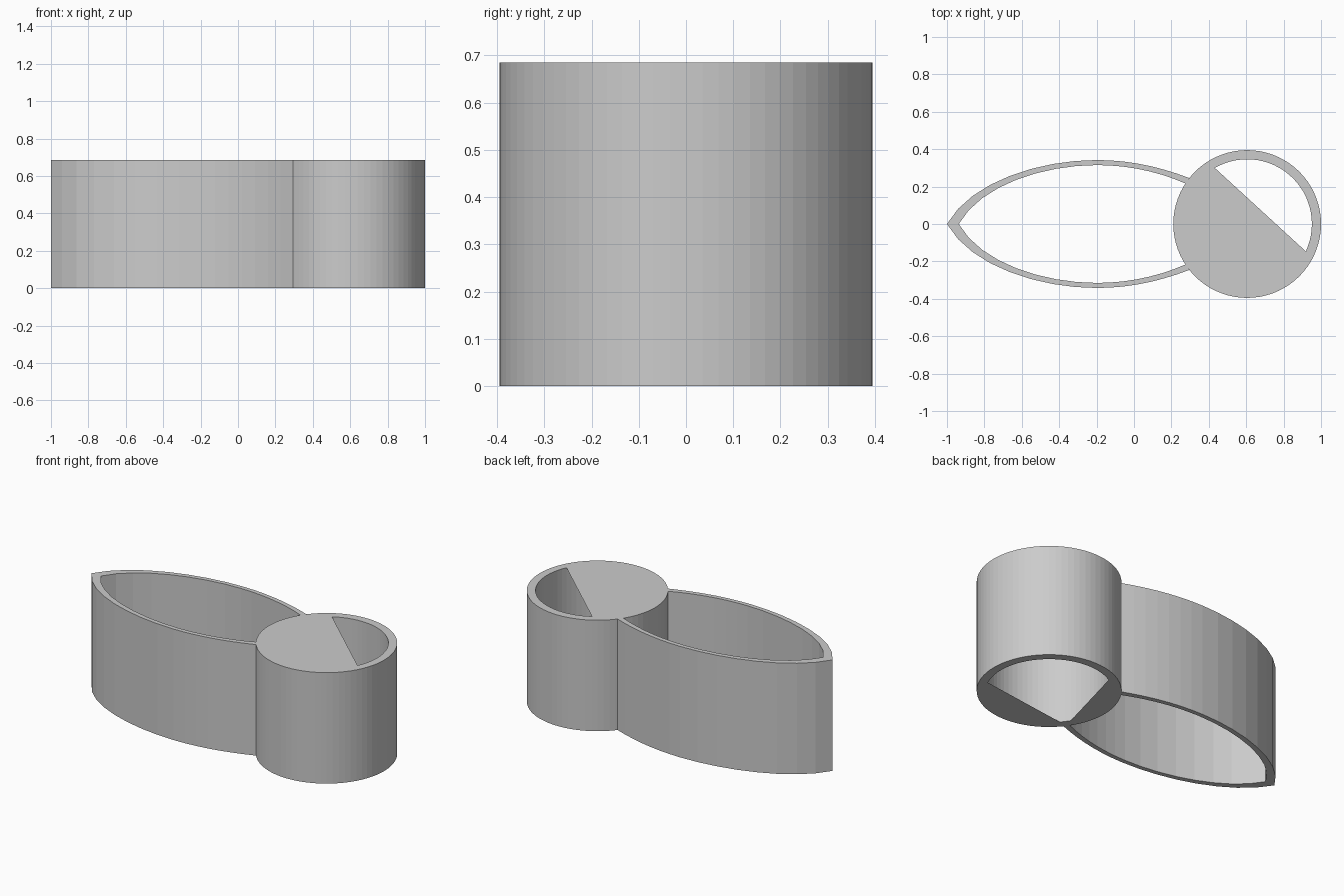
import bpy, bmesh
from math import cos, sin, tau
from mathutils import Vector
from mathutils.geometry import interpolate_bezier

if "Cube" in bpy.data.objects:
    bpy.data.objects.remove(bpy.data.objects["Cube"])

H = 0.685          # common height
CX = 0.605         # cup centre
R_OUT, R_IN, N = 0.395, 0.346, 72


def finish(bm, name):
    mesh = bpy.data.meshes.new(name)
    bm.to_mesh(mesh)
    bm.free()
    obj = bpy.data.objects.new(name, mesh)
    bpy.context.collection.objects.link(obj)
    return obj


def ring(bm, r, z):
    return [bm.verts.new((CX + r * cos(tau * i / N), r * sin(tau * i / N), z))
            for i in range(N)]


# Round cup: hollow tube with partly covered ends
bm = bmesh.new()
rings = [ring(bm, R_OUT, 0), ring(bm, R_OUT, H), ring(bm, R_IN, H), ring(bm, R_IN, 0)]
for k in range(4):
    a, b = rings[k], rings[(k + 1) % 4]
    for i in range(N):
        j = (i + 1) % N
        bm.faces.new((a[i], a[j], b[j], b[i]))


def cover(loop, start, end, flip=False):
    """Flat lid over the arc between two rim positions."""
    pts = [loop[i % N] for i in range(start, end + 1)]
    bm.faces.new(pts[::-1] if flip else pts)


cover(rings[2], 24, 67)                 # upper lid, leaves one segment open
cover(rings[3], 24, 42, True)           # lower lids, leave a wedge open
cover(rings[3], 44, 67, True)
finish(bm, "round_cup")


# Leaf-shaped wall: half outline mirrored across y = 0
def half_outline(tip, h1, h2, peak, h3, h4, end):
    def v(p):
        return Vector((p[0], p[1], 0))
    left = interpolate_bezier(v(tip), v(h1), v(h2), v(peak), 9)
    right = interpolate_bezier(v(peak), v(h3), v(h4), v(end), 8)
    half = left + right[1:]
    return [Vector((p.x, -p.y, 0)) for p in half[:0:-1]] + half


outer = half_outline((-1, 0), (-.87, .23), (-.5, .342), (-.2, .342),
                     (-.02, .342), (.14, .305), (.295, .246))
inner = half_outline((-.937, 0), (-.82, .21), (-.48, .315), (-.2, .315),
                     (-.03, .315), (.13, .28), (.277, .216))
bm = bmesh.new()
rows = [[bm.verts.new((p.x, p.y, z)) for p in line]
        for line, z in ((outer, 0), (outer, H), (inner, H), (inner, 0))]
for k in range(4):
    a, b = rows[k], rows[(k + 1) % 4]
    for i in range(len(a) - 1):
        bm.faces.new((a[i], b[i], b[i + 1], a[i + 1]))
for e in (0, -1):
    bm.faces.new([r[e] for r in rows])
bmesh.ops.recalc_face_normals(bm, faces=bm.faces)
finish(bm, "leaf_wall")
